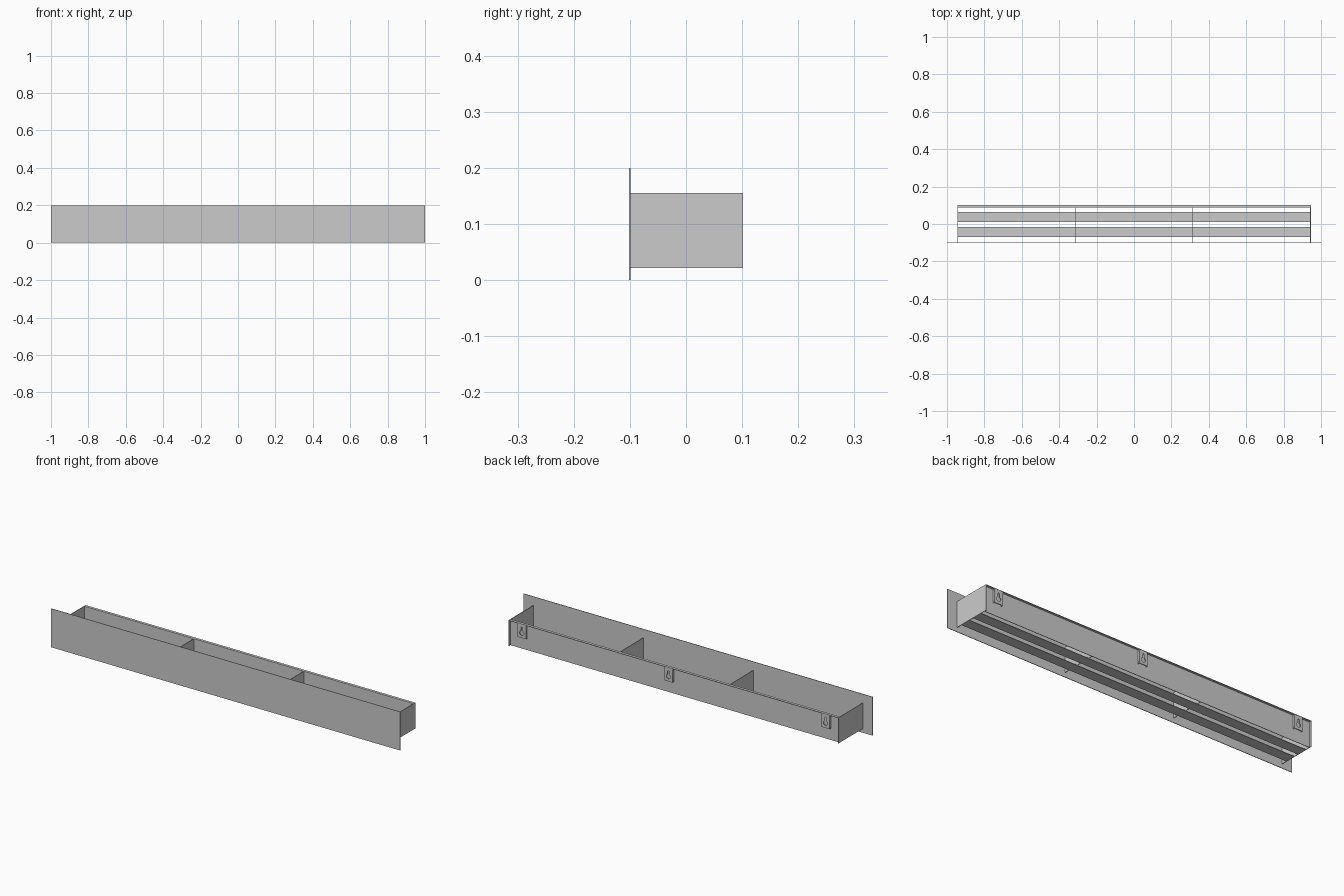
import bpy, math

if "Cube" in bpy.data.objects:
    bpy.data.objects.remove(bpy.data.objects["Cube"])

T = 0.003              # sheet thickness
HALF = 0.945           # half length of the tray
Z0, Z1 = 0.022, 0.155  # tray bottom and top
FRONT, BACK = -0.099, 0.102


def box(name, x0, x1, y0, y1, z0, z1):
    bpy.ops.mesh.primitive_cube_add(size=1)
    ob = bpy.context.object
    ob.name = name
    ob.location = ((x0 + x1) / 2, (y0 + y1) / 2, (z0 + z1) / 2)
    ob.scale = (x1 - x0, y1 - y0, z1 - z0)
    bpy.ops.object.transform_apply(location=True, rotation=True, scale=True)
    return ob


def keyhole_plate(name, x, y, z):
    # rectangular plate with a keyhole, drawn as a filled flat curve
    w, h = 0.024, 0.035
    outer = [(-w, -h), (w, -h), (w, h), (-w, h)]
    r, slot, cz = 0.012, 0.004, -0.010
    hole = []
    for i in range(13):
        a = math.radians(110 + 320 * i / 12)
        hole.append((r * math.cos(a), cz + r * math.sin(a)))
    hole += [(slot, 0.018), (0, 0.022), (-slot, 0.018)]
    cu = bpy.data.curves.new(name, 'CURVE')
    cu.dimensions = '2D'
    cu.fill_mode = 'BOTH'
    cu.extrude = T / 2
    for pts in (outer, hole):
        sp = cu.splines.new('POLY')
        sp.points.add(len(pts) - 1)
        for p, (u, v) in zip(sp.points, pts):
            p.co = (u, v, 0, 1)
        sp.use_cyclic_u = True
    ob = bpy.data.objects.new(name, cu)
    bpy.context.collection.objects.link(ob)
    ob.location = (x, y, z)
    ob.rotation_euler = (math.pi / 2, 0, 0)
    bpy.ops.object.select_all(action='DESELECT')
    ob.select_set(True)
    bpy.context.view_layer.objects.active = ob
    bpy.ops.object.convert(target='MESH')


# wide front panel
box("front_panel", -1, 1, -0.102, FRONT, 0, 0.2)

# end walls
box("end_wall_left", -HALF, -HALF + T, FRONT, BACK, Z0, Z1)
box("end_wall_right", HALF - T, HALF, FRONT, BACK, Z0, Z1)

# inner dividers
for i, x in enumerate((-0.315, 0.315)):
    box(f"divider_{i}", x - T / 2, x + T / 2, FRONT, 0.088, Z0 + T, Z1)

# recessed back panel with overhanging top lip
box("back_panel", -HALF + T, HALF - T, 0.088, 0.091, Z0, Z1 - T)
box("back_lip", -HALF + T, HALF - T, 0.088, BACK, Z1 - T, Z1)

# two floor slats with open gaps
for i, y in enumerate((-0.0425, 0.0375)):
    box(f"floor_slat_{i}", -HALF + T, HALF - T, y - 0.0275, y + 0.0275, Z0, Z0 + T)

# keyhole hanging brackets on the back
for i, x in enumerate((-0.87, 0.03, 0.87)):
    keyhole_plate(f"hanging_bracket_{i}", x, 0.1, 0.117)
    for s in (-1, 1):
        c = x + s * 0.0225
        box(f"bracket_leg_{i}", c - T / 2, c + T / 2, 0.091, 0.0985, 0.082, 0.152)
